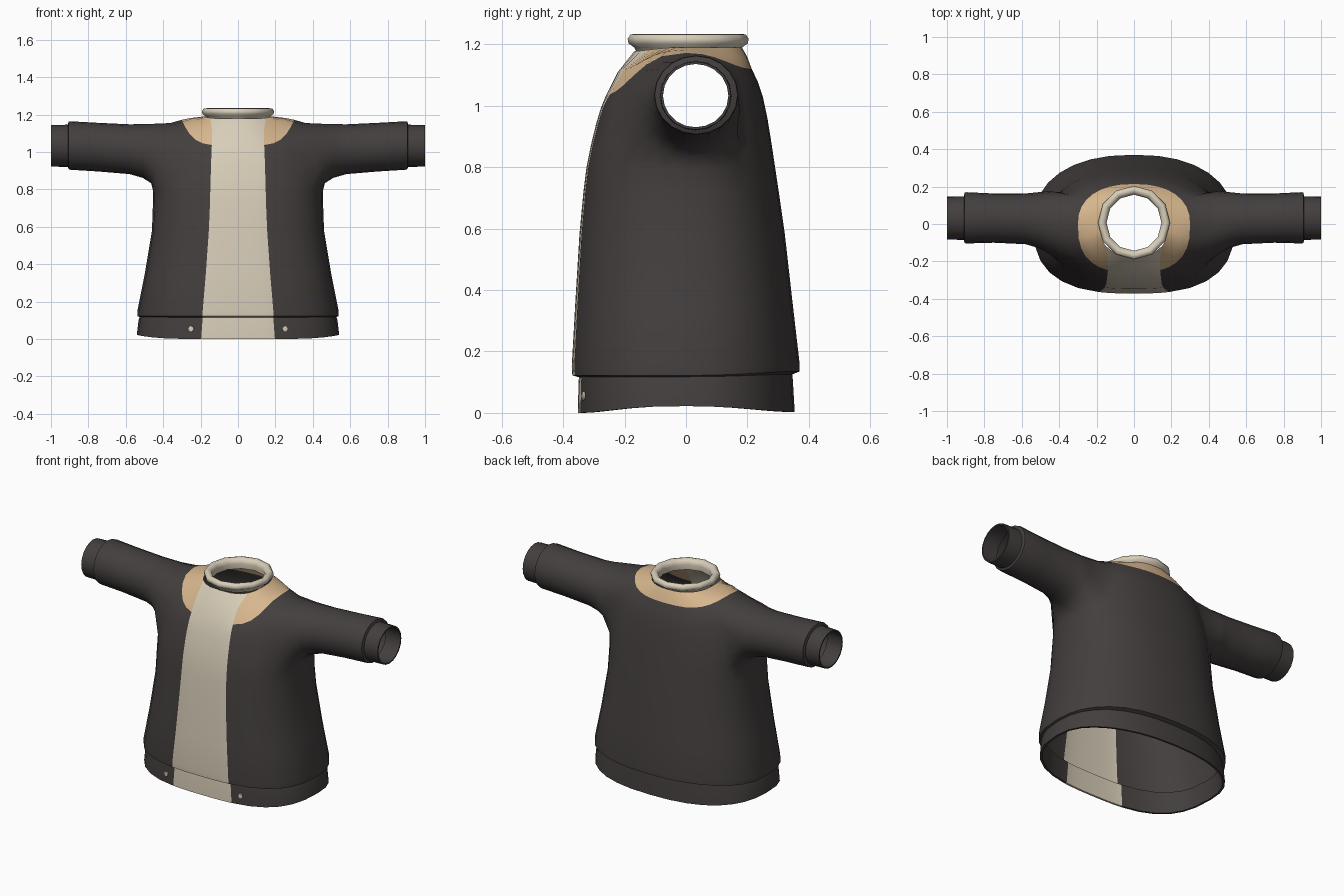
import bpy, bmesh, math
from math import pi, cos, sin, acos

if "Cube" in bpy.data.objects:
    bpy.data.objects.remove(bpy.data.objects["Cube"])


def mat(name, rgb):
    m = bpy.data.materials.new(name)
    m.diffuse_color = (*rgb, 1)
    m.use_nodes = True
    m.node_tree.nodes["Principled BSDF"].inputs["Base Color"].default_value = m.diffuse_color
    return m


DARK = mat("charcoal_cloth", (0.058, 0.049, 0.049))
CREAM = mat("cream_cloth", (0.68, 0.61, 0.48))
TAN = mat("tan_yoke", (0.68, 0.47, 0.27))

STRIPE, SIDE, BACK = 3, 6, 8          # columns in each part of a half ring
SIDE_COL = STRIPE + SIDE
NF, NB = 2.7, 2.3                     # roundness of front and back


def half_ring(zf, zs, zb, rx, ryf, ryb, w):
    """Half outline from front centre, round the +x side, to back centre."""
    a_s = acos((w / rx) ** (NF / 2))
    angles = [pi / 2 + (a_s - pi / 2) * i / STRIPE for i in range(STRIPE)]
    angles += [a_s * (1 - i / SIDE) for i in range(SIDE)]
    angles += [-pi / 2 * i / BACK for i in range(BACK + 1)]
    pts = []
    for a in angles:
        front = a > 0
        n, ry, z0 = (NF, ryf, zf) if front else (NB, ryb, zb)
        c, s = max(cos(a), 0), abs(sin(a))
        if c < 1e-6:
            c = 0
        y = ry * s ** (2 / n) * (-1 if front else 1)
        pts.append((rx * c ** (2 / n), y, z0 + (zs - z0) * c ** 4))
    return pts


def skin(bm, rings, rule, skip=lambda r, c: False, closed=False):
    """Join rows of verts with quads; rule(row, column) gives the material."""
    for r in range(len(rings) - 1):
        n = len(rings[r])
        for c in range(n if closed else n - 1):
            if skip(r, c):
                continue
            d = (c + 1) % n
            f = bm.faces.new((rings[r][c], rings[r][d], rings[r + 1][d], rings[r + 1][c]))
            f.material_index = rule(r, c)


def finish(bm, name, mats, mirror=False, angle=50, recalc=True):
    if recalc:
        bmesh.ops.recalc_face_normals(bm, faces=bm.faces)
    me = bpy.data.meshes.new(name)
    bm.to_mesh(me)
    bm.free()
    ob = bpy.data.objects.new(name, me)
    bpy.context.collection.objects.link(ob)
    for m in mats:
        me.materials.append(m)
    bpy.ops.object.select_all(action='DESELECT')
    ob.select_set(True)
    bpy.context.view_layer.objects.active = ob
    bpy.ops.object.shade_smooth_by_angle(angle=math.radians(angle))
    if mirror:
        md = ob.modifiers.new("mirror", 'MIRROR')
        md.use_clip = True
        md.merge_threshold = 0.0005
    return ob


# Torso: z front, z side, z back, half width, front depth, back depth, stripe half width
TORSO = [
    (.115, .115, .125, .520, .345, .345, .188),
    (.122, .122, .135, .537, .370, .370, .190),
    (.150, .150, .160, .538, .372, .370, .189),
    (.350, .350, .350, .498, .361, .348, .172),
    (.580, .580, .580, .460, .347, .322, .156),
    (.720, .720, .720, .455, .334, .302, .150),
    (.800, .800, .800, .456, .324, .290, .148),   # bottom of armhole
    (.870, .880, .880, .440, .310, .278, .146),
    (.940, .980, .960, .420, .293, .265, .144),
    (.990, 1.08, 1.03, .390, .278, .250, .142),
    (1.015, 1.155, 1.08, .360, .268, .233, .141),  # top of armhole
    (1.035, 1.172, 1.12, .300, .260, .214, .140),  # yoke edge
    (1.110, 1.182, 1.158, .250, .222, .200, .138),
    (1.178, 1.190, 1.190, .180, .168, .182, .150),
]
LO, HI, K, YOKE = 6, 10, 3, 11

bm = bmesh.new()
torso = [[bm.verts.new(p) for p in half_ring(*t)] for t in TORSO]
in_hole = lambda r, c: LO <= r < HI and SIDE_COL - K <= c < SIDE_COL + K
skin(bm, torso, lambda r, c: 1 if c < STRIPE else (2 if r >= YOKE else 0), in_hole)

# Sleeve grows out of the armhole edge, starting at its lowest middle point
c0, c1 = SIDE_COL - K, SIDE_COL + K
hole = [(LO, c) for c in range(SIDE_COL, c0, -1)]
hole += [(r, c0) for r in range(LO, HI)]
hole += [(HI, c) for c in range(c0, c1)]
hole += [(r, c1) for r in range(HI, LO, -1)]
hole += [(LO, c) for c in range(c1, SIDE_COL, -1)]
edge = [torso[r][c] for r, c in hole]

# Sleeve rings: x, y min, y max, z min, z max
SLEEVE = [
    (.460, -.160, .180, .832, 1.152),
    (.510, -.128, .170, .862, 1.149),
    (.580, -.108, .163, .882, 1.148),
    (.750, -.100, .163, .896, 1.156),
    (.895, -.104, .170, .905, 1.164),
    (.905, -.102, .168, .908, 1.162),
    (.910, -.085, .148, .920, 1.146),
    (1.00, -.083, .146, .922, 1.144),
    (1.00, -.075, .138, .930, 1.136),
    (.900, -.075, .138, .930, 1.136),
]
n = len(edge)
sleeve = [edge]
for x, y0, y1, z0, z1 in SLEEVE:
    sleeve.append([bm.verts.new((x, (y0 + y1) / 2 - (y1 - y0) / 2 * sin(2 * pi * i / n),
                                 (z0 + z1) / 2 - (z1 - z0) / 2 * cos(2 * pi * i / n)))
                   for i in range(n)])
skin(bm, sleeve, lambda r, c: 0, closed=True)
bmesh.ops.smooth_vert(bm, verts=edge + sleeve[1], factor=0.35,
                      use_axis_x=True, use_axis_y=True, use_axis_z=True)
finish(bm, "jacket_body_and_sleeves", [DARK, CREAM, TAN], mirror=True)

# Hem band, folded to the inside
HEM = [
    (.130, .130, .140, .522, .347, .345, .188),
    (.100, .100, .105, .532, .350, .348, .190),
    (.000, .022, .003, .541, .352, .354, .197),
    (.000, .022, .003, .529, .340, .342, .195),
    (.130, .130, .140, .512, .337, .335, .186),
]
bm = bmesh.new()
hem = [[bm.verts.new(p) for p in half_ring(*t)] for t in HEM]
skin(bm, hem, lambda r, c: 1 if c < STRIPE else 0)
finish(bm, "hem_band", [DARK, CREAM], mirror=True)

# Rolled collar: closed profile of (radius, height) swept round the neck
PROFILE = [(.166, 1.172), (.176, 1.190), (.194, 1.203), (.197, 1.218), (.188, 1.232),
           (.172, 1.234), (.156, 1.224), (.150, 1.205), (.154, 1.172)]
bm = bmesh.new()
SIDES = 12
collar = [[bm.verts.new((r * .98 * sin(2 * pi * i / SIDES),
                         .007 + r * cos(2 * pi * i / SIDES), z)) for i in range(SIDES)]
          for r, z in PROFILE]
skin(bm, collar + collar[:1], lambda r, c: 0, closed=True)
finish(bm, "collar", [CREAM], angle=60)

# Two small hem studs
for s, side in ((-1, "left"), (1, "right")):
    bpy.ops.mesh.primitive_cylinder_add(vertices=12, radius=.014, depth=.009,
                                        location=(s * .25, -.334, .055),
                                        rotation=(pi / 2, 0, s * math.radians(12)))
    ob = bpy.context.object
    ob.name = "hem_stud_" + side
    ob.data.materials.append(CREAM)
